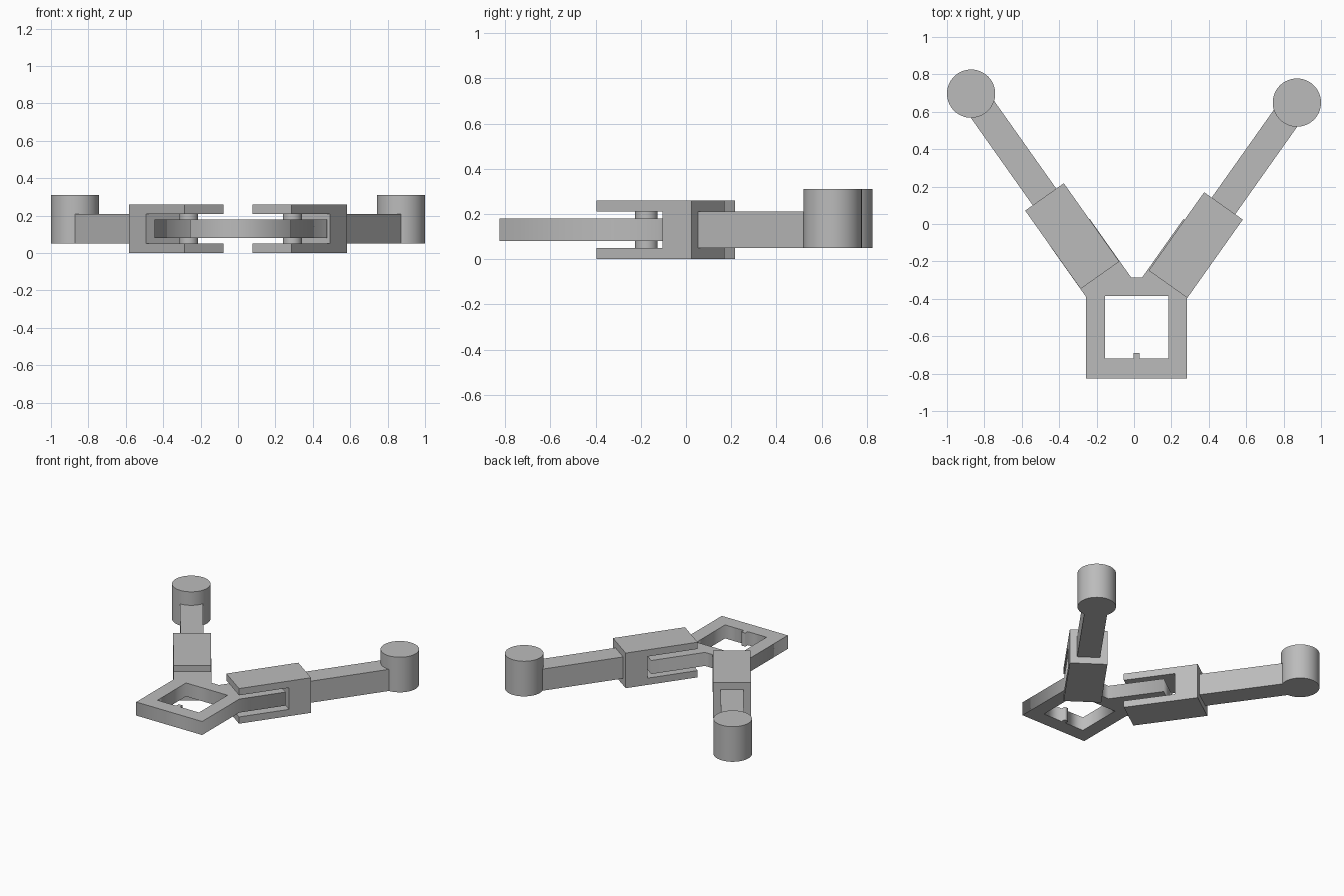
import bpy, bmesh, math
from mathutils import Vector, Matrix

cube = bpy.data.objects.get("Cube")
if cube:
    bpy.data.objects.remove(cube, do_unlink=True)

grey = bpy.data.materials.new("plain grey")
grey.use_nodes = True
colour = (0.5, 0.5, 0.5, 1)
grey.diffuse_color = colour
grey.node_tree.nodes["Principled BSDF"].inputs["Base Color"].default_value = colour

ANGLE = math.radians(35.3)      # splay of each arm from straight back
BASE_X = 0.014                  # centre line of the base


def prism(name, profile, width, place):
    """Extrude a side profile (along, up) across the given width."""
    bm = bmesh.new()
    face = bm.faces.new([bm.verts.new((-width / 2, y, z)) for y, z in profile])
    out = bmesh.ops.extrude_face_region(bm, geom=[face])
    verts = [v for v in out["geom"] if isinstance(v, bmesh.types.BMVert)]
    bmesh.ops.translate(bm, verts=verts, vec=(width, 0, 0))
    bmesh.ops.recalc_face_normals(bm, faces=bm.faces)
    mesh = bpy.data.meshes.new(name)
    bm.to_mesh(mesh)
    bm.free()
    mesh.materials.append(grey)
    obj = bpy.data.objects.new(name, mesh)
    obj.matrix_world = place
    bpy.context.collection.objects.link(obj)
    return obj


def cylinder(name, x, y, radius, z0, z1):
    bpy.ops.mesh.primitive_cylinder_add(vertices=64, radius=radius, depth=z1 - z0,
                                        location=(x, y, (z0 + z1) / 2))
    obj = bpy.context.object
    obj.name = name
    obj.data.materials.append(grey)
    bpy.ops.object.shade_smooth_by_angle(angle=math.radians(30))
    return obj


# Base frame: flat outline with two tongues and a square window with a small key
along = Vector((math.sin(ANGLE), math.cos(ANGLE)))
outer, inner = Vector((0.27, -0.39)), Vector((0.03, -0.285))
reach = outer.dot(along) + 0.33
half = [Vector((0.27, -0.825)), outer, outer + along * 0.33,
        inner + along * (reach - inner.dot(along)), inner]
outline = [(p.x, p.y) for p in half] + [(-p.x, p.y) for p in reversed(half)]
window = [(-0.17, -0.385), (0.17, -0.385), (0.17, -0.72), (0.016, -0.72),
          (0.016, -0.69), (-0.016, -0.69), (-0.016, -0.72), (-0.17, -0.72)]

curve = bpy.data.curves.new("base_frame", 'CURVE')
curve.dimensions = '2D'
curve.fill_mode = 'BOTH'
curve.extrude = 0.05
for loop in (outline, window):
    spline = curve.splines.new('POLY')
    spline.points.add(len(loop) - 1)
    for point, (x, y) in zip(spline.points, loop):
        point.co = (x, y, 0, 1)
    spline.use_cyclic_u = True
curve.materials.append(grey)
base = bpy.data.objects.new("base_frame", curve)
base.location = (BASE_X, 0, 0.13)
bpy.context.collection.objects.link(base)
bpy.ops.object.select_all(action='DESELECT')
base.select_set(True)
bpy.context.view_layer.objects.active = base
bpy.ops.object.convert(target='MESH')

# Arms: slotted fork, forearm bar, end post and hinge pin
fork = [(0, 0), (0.513, 0), (0.513, 0.26), (0, 0.26),
        (0, 0.21), (0.357, 0.21), (0.357, 0.05), (0, 0.05)]
bar = [(0.5, 0.05), (1.19, 0.05), (1.19, 0.21), (0.5, 0.21)]

for side, name, y in ((1, "left", -0.322), (-1, "right", -0.274)):
    place = Matrix.Translation((side * 0.182, y, 0)) @ Matrix.Rotation(-side * ANGLE, 4, 'Z')
    prism(name + "_fork", fork, 0.253, place)
    prism(name + "_forearm", bar, 0.154, place)
    cylinder(name + "_end_post", side * 0.871, y + 0.971, 0.129, 0.05, 0.31)
    cylinder(name + "_hinge_pin", BASE_X + side * 0.277, -0.175, 0.05, 0.05, 0.21)
